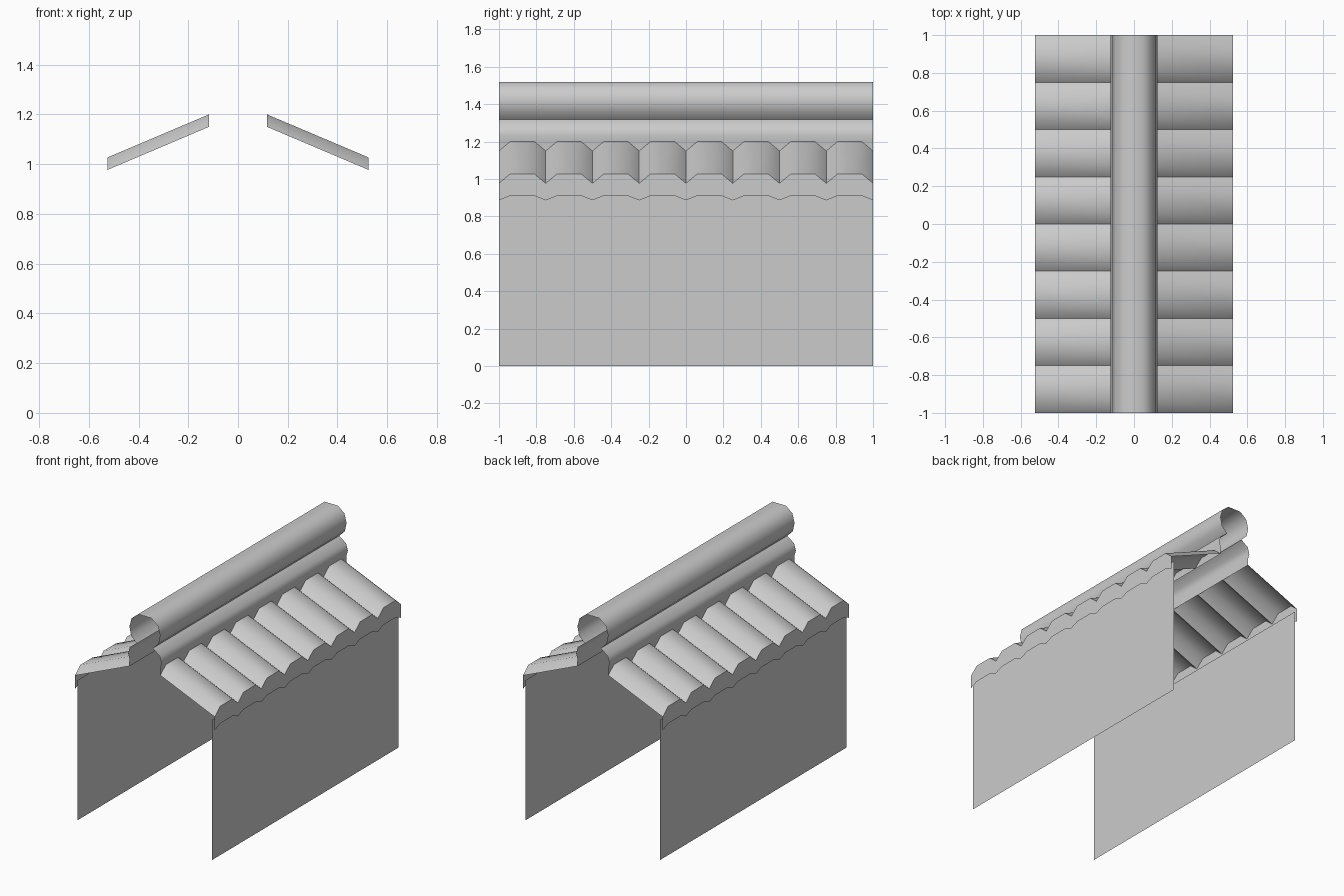
import bpy
import math

if "Cube" in bpy.data.objects:
    bpy.data.objects.remove(bpy.data.objects["Cube"])

TILES = 8
PITCH = 2.0 / TILES


def strip(name, line_a, line_b, flip=False, smooth=False):
    """Skin a single sheet of quads between two equal-length polylines."""
    n = len(line_a)
    faces = [(i, i + 1, n + i + 1, n + i) for i in range(n - 1)]
    if flip:
        faces = [f[::-1] for f in faces]
    mesh = bpy.data.meshes.new(name)
    mesh.from_pydata(line_a + line_b, [], faces)
    obj = bpy.data.objects.new(name, mesh)
    bpy.context.collection.objects.link(obj)
    if smooth:
        bpy.ops.object.select_all(action='DESELECT')
        obj.select_set(True)
        bpy.context.view_layer.objects.active = obj
        bpy.ops.object.shade_smooth_by_angle(angle=math.radians(58))
    return obj


def wave(x, valley, height):
    """Scalloped tile edge running along y: valley, flat crest, valley."""
    pts = []
    for i in range(TILES):
        y = -1 + i * PITCH
        pts += [(x, y, valley), (x, y + 0.06, valley + height),
                (x, y + PITCH - 0.06, valley + height)]
    return pts + [(x, 1.0, valley)]


# Both sides of the wall: wall sheet, scalloped eave, sloping tiles
for side, s in (("right", 1), ("left", -1)):
    x_wall, x_eave, x_ridge = 0.505 * s, 0.525 * s, 0.117 * s
    flip = s < 0
    strip(side + "_wall", [(x_wall, -1, 0), (x_wall, 1, 0)],
          [(x_wall, -1, 0.95), (x_wall, 1, 0.95)], flip)
    eave_edge = wave(x_eave, 0.977, 0.05)
    strip(side + "_eave_board", wave(x_eave, 0.886, 0.024), eave_edge, flip)
    strip(side + "_roof_tiles", eave_edge, wave(x_ridge, 1.15, 0.05), flip, True)

# Ridge: round cap above a wider base roll, open at the ends
half = [(0.114, 1.15), (0.115, 1.20), (0.125, 1.235), (0.112, 1.28), (0.06, 1.318),
        (0.102, 1.36), (0.115, 1.42), (0.099, 1.48), (0.05, 1.52)]
profile = half + [(-x, z) for x, z in reversed(half)]
strip("ridge_cap", [(x, -1, z) for x, z in profile],
      [(x, 1, z) for x, z in profile], True, True)
